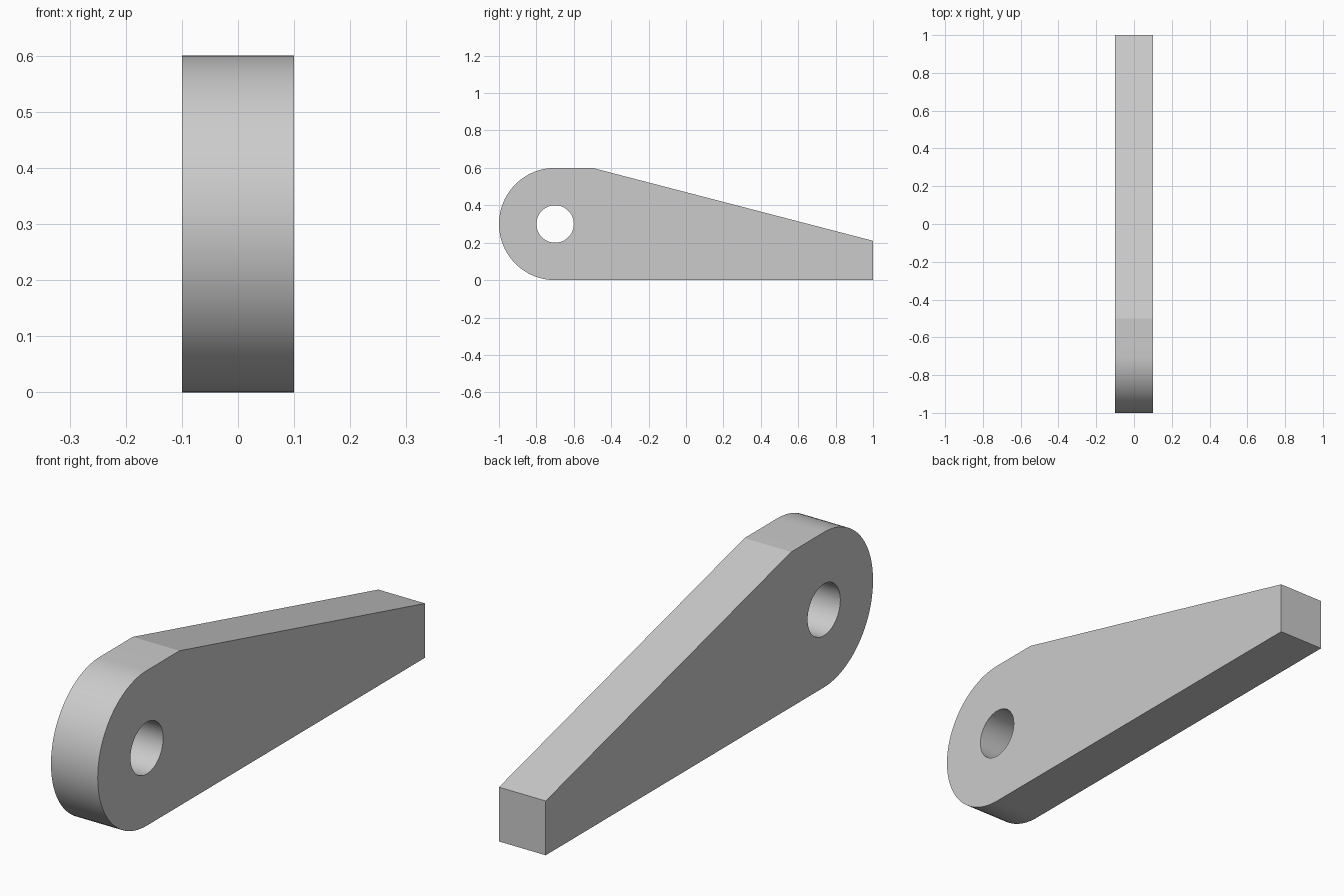
import bpy
import bmesh
from math import cos, sin, pi, radians
from mathutils import Vector

cube = bpy.data.objects.get("Cube")
if cube:
    bpy.data.objects.remove(cube, do_unlink=True)

HALF_WIDTH = 0.1
PIVOT_Y, PIVOT_Z = -0.7, 0.3


def arc(radius, start, end, steps):
    """Points (y, z) around the pivot, both ends included."""
    angles = [start + (end - start) * i / steps for i in range(steps + 1)]
    return [(PIVOT_Y + radius * cos(a), PIVOT_Z + radius * sin(a)) for a in angles]


def add_loop(bm, points):
    verts = [bm.verts.new((-HALF_WIDTH, y, z)) for y, z in points]
    return [bm.edges.new((v, verts[i - 1])) for i, v in enumerate(verts)]


# Side profile: rounded pivot end, short flat top, tapering tail
outline = arc(0.3, pi / 2, 3 * pi / 2, 48) + [(1, 0), (1, 0.21), (-0.5, 0.6)]
hole = arc(0.1, 0, 2 * pi, 64)[:-1]

# Fill between outline and hole, then extrude across the width
bm = bmesh.new()
edges = add_loop(bm, outline) + add_loop(bm, hole)
bmesh.ops.triangle_fill(bm, edges=edges, use_beauty=True, normal=Vector((-1, 0, 0)))
extruded = bmesh.ops.extrude_face_region(bm, geom=bm.faces[:], use_keep_orig=True)
moved = [g for g in extruded["geom"] if isinstance(g, bmesh.types.BMVert)]
bmesh.ops.translate(bm, verts=moved, vec=(2 * HALF_WIDTH, 0, 0))
bmesh.ops.recalc_face_normals(bm, faces=bm.faces[:])
mesh = bpy.data.meshes.new("lever_arm")
bm.to_mesh(mesh)
bm.free()

# Plain grey material
grey = bpy.data.materials.new("light grey")
grey.use_nodes = True
colour = (0.6, 0.6, 0.6, 1)
grey.diffuse_color = colour
grey.node_tree.nodes["Principled BSDF"].inputs["Base Color"].default_value = colour
mesh.materials.append(grey)

# Smooth round surfaces, crisp edges elsewhere
arm = bpy.data.objects.new("lever_arm", mesh)
bpy.context.collection.objects.link(arm)
bpy.ops.object.select_all(action="DESELECT")
arm.select_set(True)
bpy.context.view_layer.objects.active = arm
bpy.ops.object.shade_smooth_by_angle(angle=radians(10))
